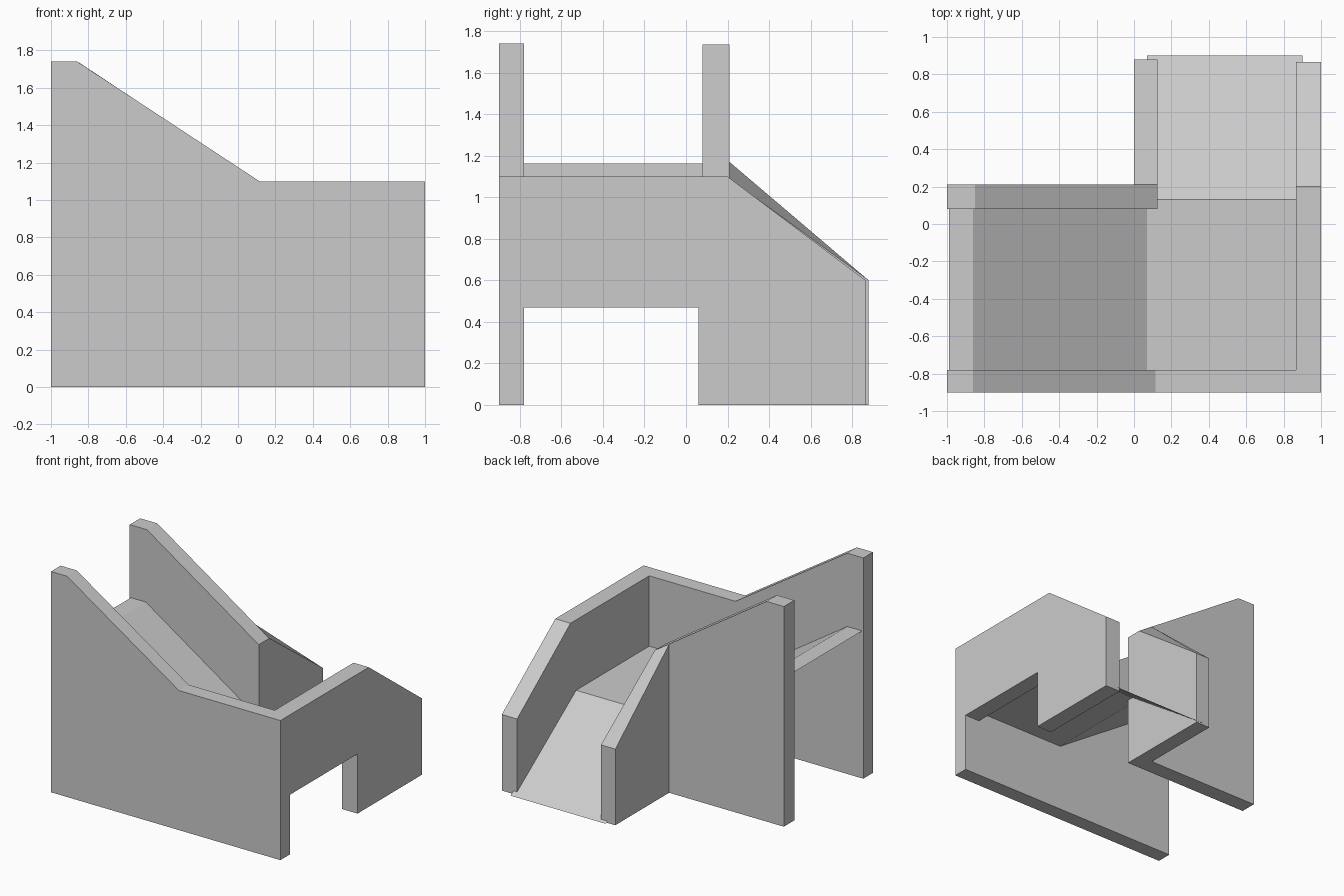
import bpy, bmesh

if "Cube" in bpy.data.objects:
    bpy.data.objects.remove(bpy.data.objects["Cube"])


def loft(name, ring_a, ring_b):
    """Closed solid between two matching outlines."""
    bm = bmesh.new()
    a = [bm.verts.new(p) for p in ring_a]
    b = [bm.verts.new(p) for p in ring_b]
    bm.faces.new(a)
    bm.faces.new(b)
    n = len(a)
    for i in range(n):
        j = (i + 1) % n
        bm.faces.new((a[i], a[j], b[j], b[i]))
    bmesh.ops.recalc_face_normals(bm, faces=bm.faces)
    return add(name, bm)


def add(name, bm):
    mesh = bpy.data.meshes.new(name)
    bm.to_mesh(mesh)
    bm.free()
    obj = bpy.data.objects.new(name, mesh)
    bpy.context.collection.objects.link(obj)
    return obj


def wall_along_x(name, profile, y0, y1):
    return loft(name, [(x, y0, z) for x, z in profile], [(x, y1, z) for x, z in profile])


def wall_along_y(name, prof0, prof1, x0, x1):
    return loft(name, [(x0, y, z) for y, z in prof0], [(x1, y, z) for y, z in prof1])


def merge(base, other):
    """Join two walls into one clean corner."""
    mod = base.modifiers.new("corner", 'BOOLEAN')
    mod.operation, mod.solver, mod.object = 'UNION', 'EXACT', other
    bpy.context.view_layer.objects.active = base
    bpy.ops.object.modifier_apply(modifier=mod.name)
    bpy.data.objects.remove(other)


# Outer wall: tall front side, then right side with an opening at the foot
outer = wall_along_x("outer_wall", [(-1, 0), (-1, 1.74), (-.86, 1.74),
                                    (.115, 1.1), (1, 1.1), (1, 0)], -.9, -.78)
side = [(-.78, .47), (-.78, 1.1), (.2, 1.1), (.865, .6), (.865, 0), (.06, 0), (.06, .47)]
merge(outer, wall_along_y("right_wall", side, side, .867, 1))

# Inner wall: back side of upper ramp, then left side of lower ramp
inner = wall_along_x("inner_wall", [(-1, 0), (-1, 1.735), (-.85, 1.735),
                                    (.125, 1.09), (.125, 0)], .08, .21)
merge(inner, wall_along_y("inner_return",
                          [(.21, 0), (.21, 1.17), (.88, .6), (.88, 0)],
                          [(.21, 0), (.21, 1.09), (.88, .6), (.88, 0)], 0, .125))


# Walking surfaces: thin sheets
def sheet(name, strips):
    bm = bmesh.new()
    rows = [[bm.verts.new(p) for p in pair] for pair in strips]
    for r, s in zip(rows, rows[1:]):
        bm.faces.new((r[0], s[0], s[1], r[1]))
    return add(name, bm)


sheet("upper_ramp", [((x, -.79, z), (x, .09, z))
                     for x, z in ((-.99, 1.162), (-.86, 1.162), (.07, .545))])
sheet("landing_and_lower_ramp", [((.07, y, z), (.9, y, z))
                                 for y, z in ((.9, 0), (.13, .545), (-.79, .545))][::-1])
for o in bpy.data.objects:
    if "ramp" in o.name:
        bm = bmesh.new()
        bm.from_mesh(o.data)
        for f in bm.faces:
            if f.normal.z < 0:
                f.normal_flip()
        bm.to_mesh(o.data)
        bm.free()
